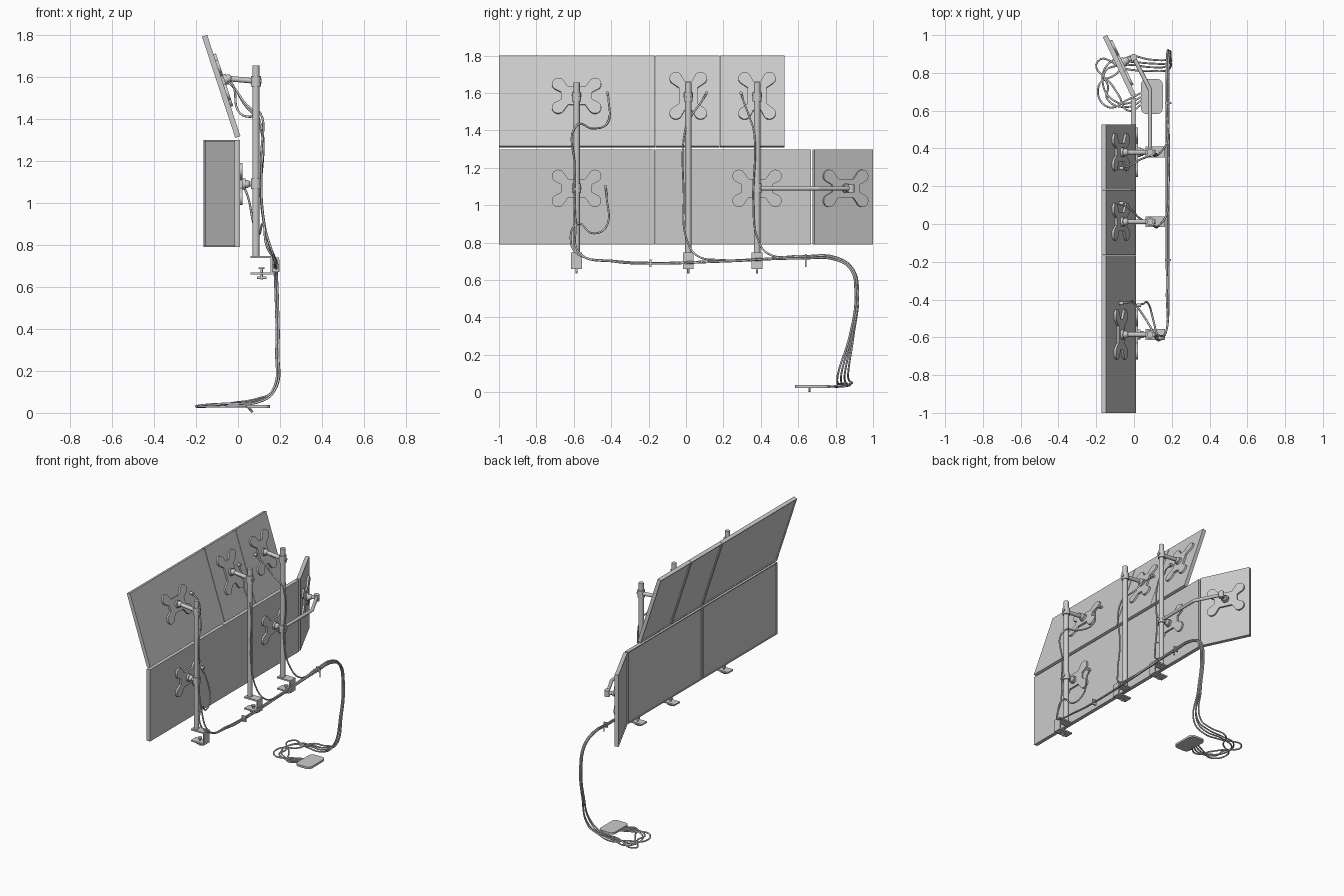
import bpy
import bmesh
import math
from mathutils import Matrix, Vector

default_cube = bpy.data.objects.get("Cube")
if default_cube:
    bpy.data.objects.remove(default_cube, do_unlink=True)

# One plain grey for everything
grey = bpy.data.materials.new("light_grey")
grey.use_nodes = True
GREY_COLOUR = (0.6, 0.6, 0.6, 1)
grey.diffuse_color = GREY_COLOUR
grey.node_tree.nodes["Principled BSDF"].inputs["Base Color"].default_value = GREY_COLOUR


def finish(name, bm, matrix=None, smooth=False):
    bmesh.ops.recalc_face_normals(bm, faces=bm.faces)
    mesh = bpy.data.meshes.new(name)
    bm.to_mesh(mesh)
    bm.free()
    mesh.materials.append(grey)
    obj = bpy.data.objects.new(name, mesh)
    bpy.context.collection.objects.link(obj)
    if matrix is not None:
        obj.matrix_world = matrix
    if smooth:
        bpy.ops.object.select_all(action='DESELECT')
        obj.select_set(True)
        bpy.context.view_layer.objects.active = obj
        bpy.ops.object.shade_smooth_by_angle(angle=math.radians(40))


def add_box(bm, centre, size):
    matrix = Matrix.Translation(centre) @ Matrix.Diagonal((*size, 1))
    bmesh.ops.create_cube(bm, size=1, matrix=matrix)


def add_rod(bm, start, end, radius, sides=20):
    start, end = Vector(start), Vector(end)
    axis = end - start
    matrix = Matrix.Translation((start + end) / 2) @ axis.to_track_quat('Z', 'Y').to_matrix().to_4x4()
    bmesh.ops.create_cone(bm, cap_ends=True, segments=sides, radius1=radius,
                          radius2=radius, depth=axis.length, matrix=matrix)


def add_ball(bm, centre, radius):
    bmesh.ops.create_uvsphere(bm, u_segments=16, v_segments=10, radius=radius,
                              matrix=Matrix.Translation(centre))


# Screens: thin slabs with a recessed display inside a narrow frame
THICK = 0.026


def screen(name, matrix, width, height=0.508):
    bm = bmesh.new()
    add_box(bm, (0, 0, 0), (THICK, width, height))
    bm.normal_update()
    display = [f for f in bm.faces if f.normal.x < -0.9]
    bmesh.ops.inset_region(bm, faces=display, thickness=0.009, depth=0)
    pushed = bmesh.ops.extrude_face_region(bm, geom=display)["geom"]
    bmesh.ops.delete(bm, geom=display, context='FACES')
    bmesh.ops.translate(bm, vec=(0.007, 0, 0),
                        verts=[g for g in pushed if isinstance(g, bmesh.types.BMVert)])
    finish(name, bm, matrix)


tilt = Matrix.Rotation(math.radians(-18.2), 4, 'Y')
turn = Matrix.Rotation(math.radians(25.5), 4, 'Z')
upper = Matrix.Translation((-0.08, 0, 1.555)) @ tilt
lower = Matrix.Translation((-0.003, 0, 1.045))
side = Matrix.Translation((-0.078, 0.838, 1.045)) @ turn


def along(y, z=0):
    return Matrix.Translation((0, y, z))


screen("upper_wide_screen", upper @ along(-0.5835), 0.833)
screen("upper_middle_screen", upper @ along(0.008), 0.343)
screen("upper_end_screen", upper @ along(0.354), 0.343)
screen("lower_first_screen", lower @ along(-0.5835), 0.833)
screen("lower_second_screen", lower @ along(0.252), 0.832)
screen("angled_side_screen", side, 0.348)


# Mounting plates: four round lobes joined by a broad waist
def mount_plate(name, matrix, upright=False):
    outline = []
    for i in range(4):
        diagonal = math.pi / 4 + i * math.pi / 2
        cx = math.copysign(0.098, math.cos(diagonal))
        cy = math.copysign(0.066, math.sin(diagonal))
        for step in range(13):
            a = diagonal + math.radians(-95 + step * 190 / 12)
            outline.append((cx + 0.034 * math.cos(a), cy + 0.034 * math.sin(a)))
        # Concave dip towards the next lobe
        for s in (1, -1):
            if i % 2 == 0:
                outline.append((s * 0.045, 0.05) if i == 0 else (-s * 0.045, -0.05))
            else:
                outline.append((-0.082, s * 0.02) if i == 1 else (0.082, -s * 0.02))
    if upright:
        outline = [(-v, u) for u, v in outline]
    bm = bmesh.new()
    base = THICK / 2
    face = bm.faces.new([bm.verts.new((base, u, v)) for u, v in outline])
    extruded = bmesh.ops.extrude_face_region(bm, geom=[face])["geom"]
    bmesh.ops.translate(bm, vec=(0.012, 0, 0),
                        verts=[g for g in extruded if isinstance(g, bmesh.types.BMVert)])
    # Round hub standing off the plate
    add_rod(bm, (base, 0, 0), (base + 0.025, 0, 0), 0.026)
    finish(name, bm, matrix, True)
    return matrix @ Vector((base + 0.03, 0, 0))


# Poles with desk clamps, collars and arms
POLE_X = 0.085
POLES = {"first": -0.585, "middle": 0.012, "end": 0.38}


def pole(name, y):
    bm = bmesh.new()
    add_rod(bm, (POLE_X, y, 0.745), (POLE_X, y, 1.655), 0.017)
    finish(name + "_pole", bm, None, True)
    bm = bmesh.new()
    add_box(bm, (0.112, y, 0.742), (0.104, 0.058, 0.01))
    add_box(bm, (0.16, y, 0.702), (0.009, 0.058, 0.088))
    add_box(bm, (0.112, y, 0.663), (0.104, 0.058, 0.01))
    finish(name + "_clamp", bm)
    bm = bmesh.new()
    add_rod(bm, (0.112, y, 0.635), (0.112, y, 0.69), 0.006)
    add_rod(bm, (0.09, y, 0.643), (0.135, y, 0.643), 0.006, 12)
    add_rod(bm, (0.112, y, 0.685), (0.112, y, 0.692), 0.014)
    finish(name + "_clamp_screw", bm, None, True)


def arm(name, head, y, z):
    bm = bmesh.new()
    add_ball(bm, head, 0.02)
    add_rod(bm, head, (POLE_X, y, z), 0.013)
    add_rod(bm, (POLE_X, y, z - 0.025), (POLE_X, y, z + 0.025), 0.024)
    add_rod(bm, (POLE_X, y, z), (POLE_X + 0.028, y, z), 0.012)
    finish(name, bm, None, True)


for label, y in POLES.items():
    pole(label, y)
    head = mount_plate(label + "_upper_plate", upper @ along(y, 0.025), label != "first")
    arm(label + "_upper_arm", head, y, 1.58)
    if label != "middle":
        head = mount_plate(label + "_lower_plate", lower @ along(y, 0.045))
        arm(label + "_lower_arm", head, y, 1.09)

# Long bent arm reaching the angled screen
head = mount_plate("side_plate", side @ along(0.008, 0.045))
knuckle = head + turn.to_3x3() @ Vector((0.045, 0, 0))
elbow = Vector((POLE_X, 0.71, 1.09))
bm = bmesh.new()
add_ball(bm, head, 0.02)
add_rod(bm, head, knuckle, 0.013)
add_rod(bm, knuckle - Vector((0, 0, 0.022)), knuckle + Vector((0, 0, 0.022)), 0.018)
add_rod(bm, knuckle, elbow, 0.011)
add_ball(bm, elbow, 0.011)
add_rod(bm, elbow, (POLE_X, POLES["end"], 1.09), 0.011)
finish("side_arm", bm, None, True)


# Cables: each drops from a screen, then joins the shared run to the floor
def cable(name, points, radius=0.0052):
    curve = bpy.data.curves.new(name, 'CURVE')
    curve.dimensions = '3D'
    curve.bevel_depth = radius
    curve.bevel_resolution = 2
    curve.resolution_u = 8
    curve.use_fill_caps = True
    spline = curve.splines.new('BEZIER')
    spline.bezier_points.add(len(points) - 1)
    for knot, point in zip(spline.bezier_points, points):
        knot.co = point
        knot.handle_left_type = knot.handle_right_type = 'AUTO'
    curve.materials.append(grey)
    bpy.context.collection.objects.link(bpy.data.objects.new(name, curve))


drops = {
    "upper_first": [(-0.08, -0.42, 1.6), (-0.03, -0.415, 1.57), (0.0, -0.42, 1.44), (0.06, -0.5, 1.41),
                    (0.105, -0.58, 1.43), (0.11, -0.595, 1.2), (0.125, -0.59, 0.9), (0.17, -0.57, 0.745)],
    "lower_first": [(0.012, -0.43, 1.1), (0.04, -0.425, 1.05), (0.08, -0.43, 0.88), (0.1, -0.5, 0.85),
                    (0.12, -0.58, 0.9), (0.135, -0.615, 0.8), (0.17, -0.57, 0.735)],
    "upper_middle": [(-0.08, 0.11, 1.6), (-0.02, 0.08, 1.55), (0.03, 0.03, 1.48), (0.1, -0.005, 1.4),
                     (0.11, -0.012, 1.05), (0.14, 0.0, 0.83), (0.175, 0.06, 0.73)],
    "upper_end": [(-0.08, 0.295, 1.6), (-0.02, 0.31, 1.55), (0.03, 0.34, 1.47), (0.1, 0.365, 1.38),
                  (0.11, 0.36, 1.0), (0.14, 0.38, 0.83), (0.175, 0.44, 0.74)],
}
run = [(-0.38, 0.705), (-0.19, 0.695), (0.18, 0.705), (0.62, 0.722), (0.8, 0.715)]
for i, (label, points) in enumerate(drops.items()):
    s = i - 1.5
    flip = (-1) ** i
    dx, dz = 0.005 * flip, 0.005 * s
    points += [(0.178 + dx, y, z + dz) for y, z in run if y > points[-1][1] + 0.06]
    # Fall to the floor, then loop loosely back to the pad
    points += [(0.18 + dx, 0.885 + dz, 0.66), (0.185 + dx, 0.913 + dz, 0.53),
               (0.187 + dx, 0.885 + 0.007 * s, 0.3), (0.165 + dx, 0.84 + 0.018 * s, 0.1),
               (0.09, 0.84 + 0.02 * s, 0.058 + 0.006 * s), (-0.04, 0.85 + 0.02 * s, 0.045),
               (-0.14 + 0.035 * s, 0.83 + 0.03 * flip, 0.033), (-0.15 - 0.025 * s, 0.73, 0.03),
               (-0.11 + 0.03 * flip, 0.65 - 0.02 * s, 0.03), (-0.03, 0.63 + 0.02 * s, 0.03),
               (0.05, 0.67 + 0.02 * s, 0.03)]
    cable(label + "_cable", points)
    # Plug where the cable meets its screen
    bm = bmesh.new()
    add_rod(bm, points[0], Vector(points[0]) + Vector((0.025, 0, 0)), 0.009, 12)
    finish(label + "_plug", bm, None, True)

# Ties holding the cables together
bm = bmesh.new()
add_box(bm, (0.18, -0.19, 0.69), (0.03, 0.01, 0.04))
add_box(bm, (0.18, 0.64, 0.722), (0.03, 0.01, 0.034))
add_box(bm, (0.195, 0.64, 0.7), (0.005, 0.008, 0.06))
add_rod(bm, (0.045, 0.66, 0.03), (0.07, 0.66, 0.004), 0.006, 8)
finish("cable_ties", bm)

# Rounded floor pad
bm = bmesh.new()
add_box(bm, (0.095, 0.675, 0.031), (0.115, 0.185, 0.014))
corners = [e for e in bm.edges if abs(e.verts[0].co.z - e.verts[1].co.z) > 0.01]
bmesh.ops.bevel(bm, geom=corners, offset=0.03, segments=6, profile=0.5, affect='EDGES')
finish("floor_pad", bm, None, True)
